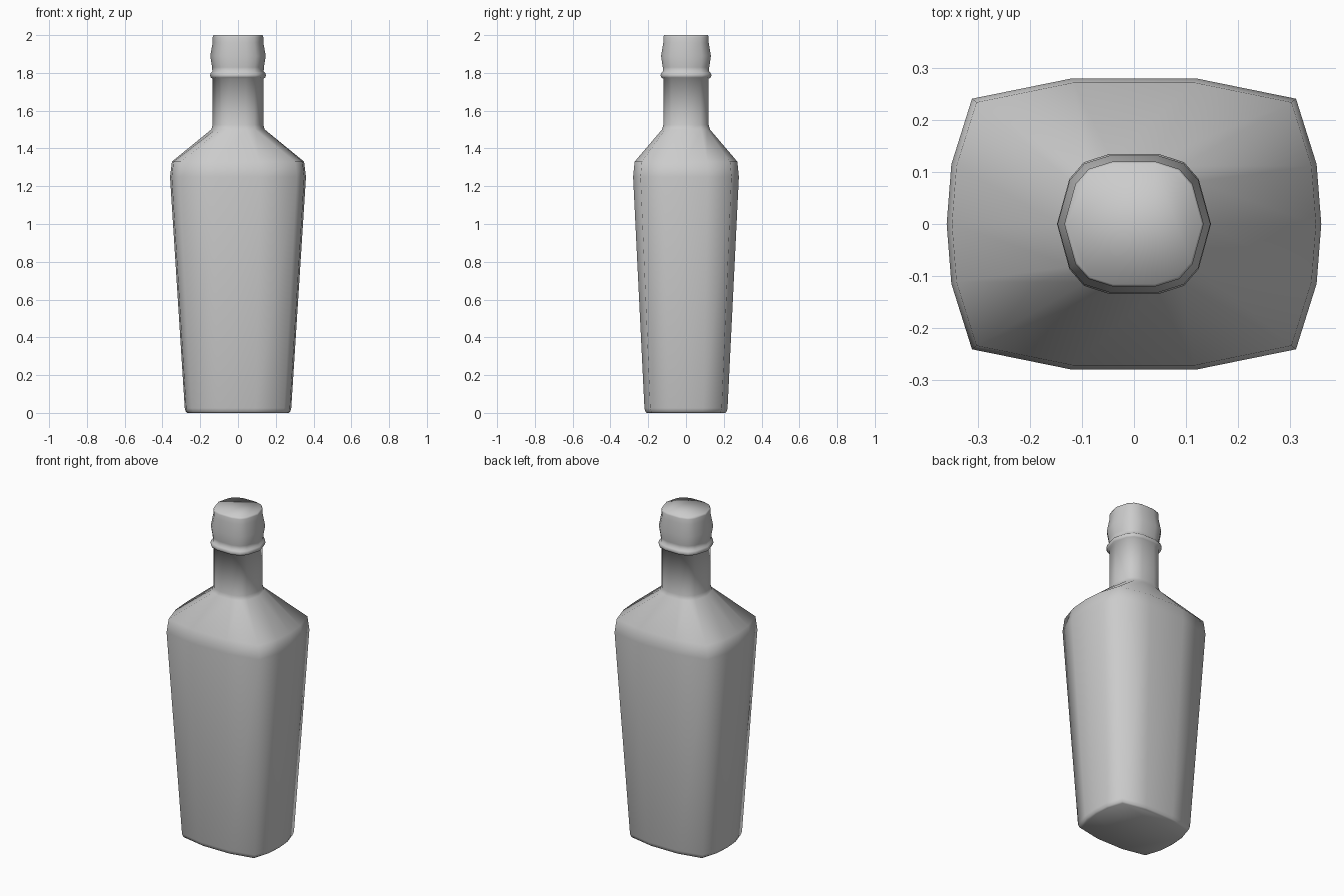
import bpy
import bmesh

cube = bpy.data.objects.get("Cube")
if cube:
    bpy.data.objects.remove(cube, do_unlink=True)

glass = bpy.data.materials.new("grey_glass")
glass.use_nodes = True
GREY = (0.6, 0.6, 0.6, 1.0)
glass.diffuse_color = GREY
glass.node_tree.nodes["Principled BSDF"].inputs["Base Color"].default_value = GREY

# Quarter cross-sections, as fractions of the half width and half depth
BODY = [(1, 0), (0.975, 0.41), (0.865, 0.86), (0.33, 1)]
NECK = [(1, 0), (0.84, 0.64), (0.65, 0.88), (0.31, 1)]


def full_section(quarter):
    """Mirror a quarter outline into a closed counter-clockwise ring."""
    half = quarter + [(-x, y) for x, y in reversed(quarter)]
    return half + [(x, -y) for x, y in reversed(half[1:-1])]


def loft(name, rings):
    """Skin rings of (height, half width, half depth, section) and cap both ends."""
    bm = bmesh.new()
    loops = [[bm.verts.new((x * w, y * d, z)) for x, y in full_section(section)]
             for z, w, d, section in rings]
    for low, high in zip(loops, loops[1:]):
        for i in range(len(low)):
            j = (i + 1) % len(low)
            bm.faces.new((low[i], low[j], high[j], high[i]))
    bm.faces.new(loops[0][::-1])
    bm.faces.new(loops[-1])
    for face in bm.faces:
        face.smooth = True
    mesh = bpy.data.meshes.new(name)
    bm.to_mesh(mesh)
    bm.free()
    mesh.materials.append(glass)
    obj = bpy.data.objects.new(name, mesh)
    bpy.context.collection.objects.link(obj)
    return obj


loft("bottle", [
    # tapered body with a rounded foot
    (0.0, 0.268, 0.208, BODY),
    (0.007, 0.277, 0.215, BODY),
    (0.025, 0.282, 0.22, BODY),
    (1.25, 0.36, 0.28, BODY),
    # shoulder
    (1.33, 0.35, 0.272, BODY),
    (1.50, 0.142, 0.127, NECK),
    (1.525, 0.134, 0.12, NECK),
    # neck
    (1.77, 0.134, 0.12, NECK),
    # collar
    (1.775, 0.145, 0.13, NECK),
    (1.787, 0.148, 0.135, NECK),
    (1.80, 0.145, 0.13, NECK),
    (1.807, 0.136, 0.122, NECK),
    # bulging cap
    (1.83, 0.137, 0.123, NECK),
    (1.89, 0.147, 0.132, NECK),
    (1.96, 0.134, 0.12, NECK),
    (1.99, 0.134, 0.12, NECK),
    (2.0, 0.13, 0.116, NECK),
])
